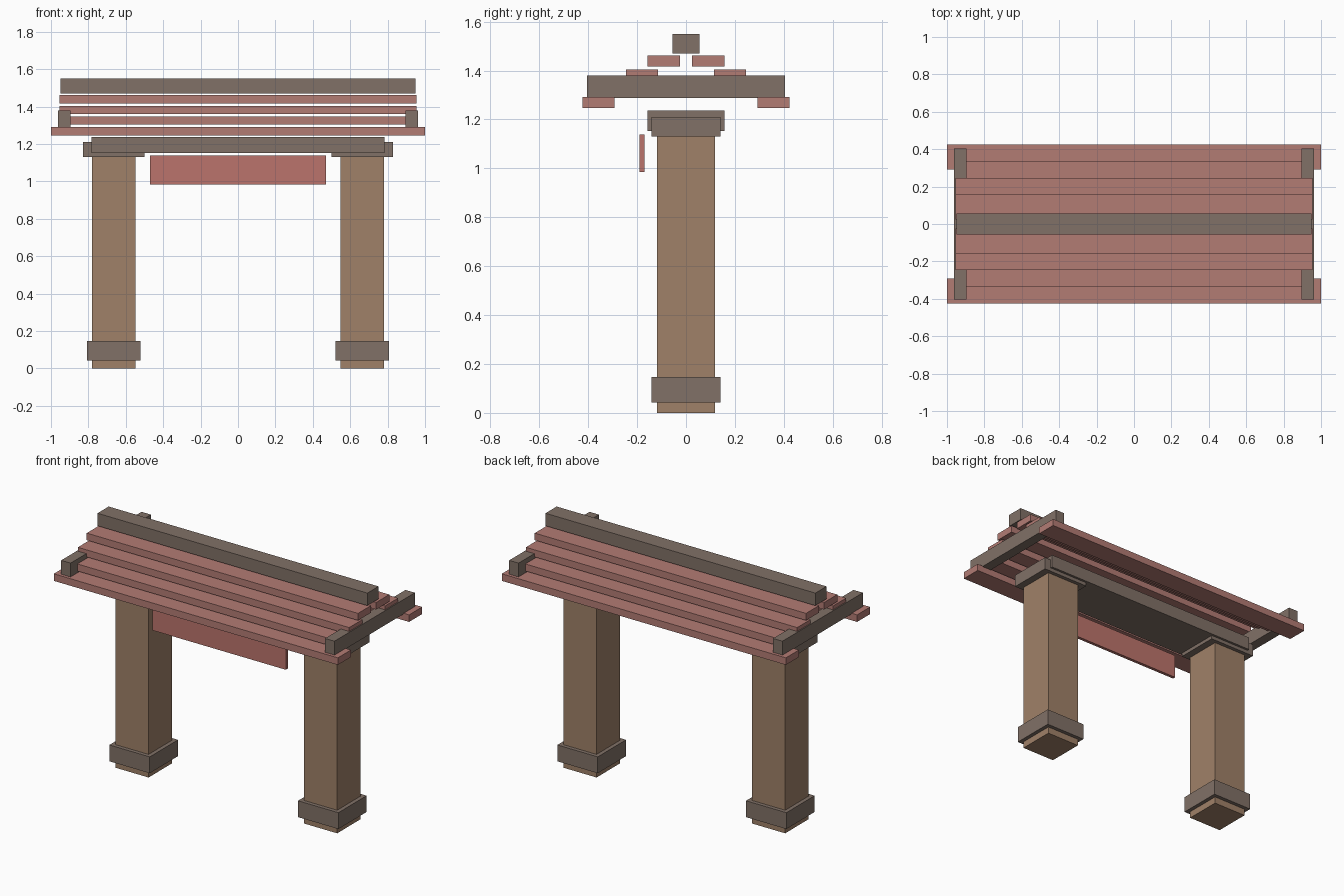
import bpy

if "Cube" in bpy.data.objects:
    bpy.data.objects.remove(bpy.data.objects["Cube"])


def material(name, rgb):
    m = bpy.data.materials.new(name)
    m.diffuse_color = (*rgb, 1.0)
    m.use_nodes = True
    m.node_tree.nodes["Principled BSDF"].inputs["Base Color"].default_value = m.diffuse_color
    return m


WOOD = material("post_wood", (0.35, 0.22, 0.14))
DARK = material("dark_wood", (0.22, 0.165, 0.135))
RED = material("roof_red", (0.45, 0.20, 0.175))
SIGN = material("sign_red", (0.50, 0.175, 0.15))


def box(name, x, y, z, mat):
    """Box from (min, max) ranges on each axis."""
    ranges = (x, y, z)
    bpy.ops.mesh.primitive_cube_add(size=1, location=[(a + b) / 2 for a, b in ranges])
    ob = bpy.context.object
    ob.name = name
    ob.scale = [b - a for a, b in ranges]
    bpy.ops.object.transform_apply(location=False, rotation=False, scale=True)
    ob.data.materials.append(mat)
    return ob


def centred(name, cx, hx, hy, z, mat):
    return box(name, (cx - hx, cx + hx), (-hy, hy), z, mat)


# Posts with base collars and caps, plus the end rafters
for side, s in (("left", -1), ("right", 1)):
    px = s * 0.664
    centred(side + "_post", px, 0.117, 0.118, (0, 1.16), WOOD)
    centred(side + "_post_base", px, 0.142, 0.142, (0.043, 0.147), DARK)
    centred(side + "_post_cap", px, 0.164, 0.142, (1.13, 1.21), DARK)
    centred(side + "_rafter", s * 0.929, 0.033, 0.404, (1.288, 1.38), DARK)

# Cross beam and ridge beam
centred("cross_beam", 0, 0.784, 0.157, (1.153, 1.237), DARK)
centred("ridge_beam", 0, 0.95, 0.056, (1.47, 1.55), DARK)

# Stepped roof planks on both slopes
for side, s in (("front", -1), ("back", 1)):
    for i in range(4):
        half = 1.0 if i == 0 else 0.955
        cy = s * (0.358 - 0.089 * i)
        z = 1.247 + 0.0563 * i
        box(f"{side}_roof_plank_{i + 1}", (-half, half),
            (cy - 0.066, cy + 0.066), (z, z + 0.045), RED)

# Blank hanging sign board at the front
box("sign_board", (-0.47, 0.47), (-0.19, -0.17), (0.985, 1.138), SIGN)
